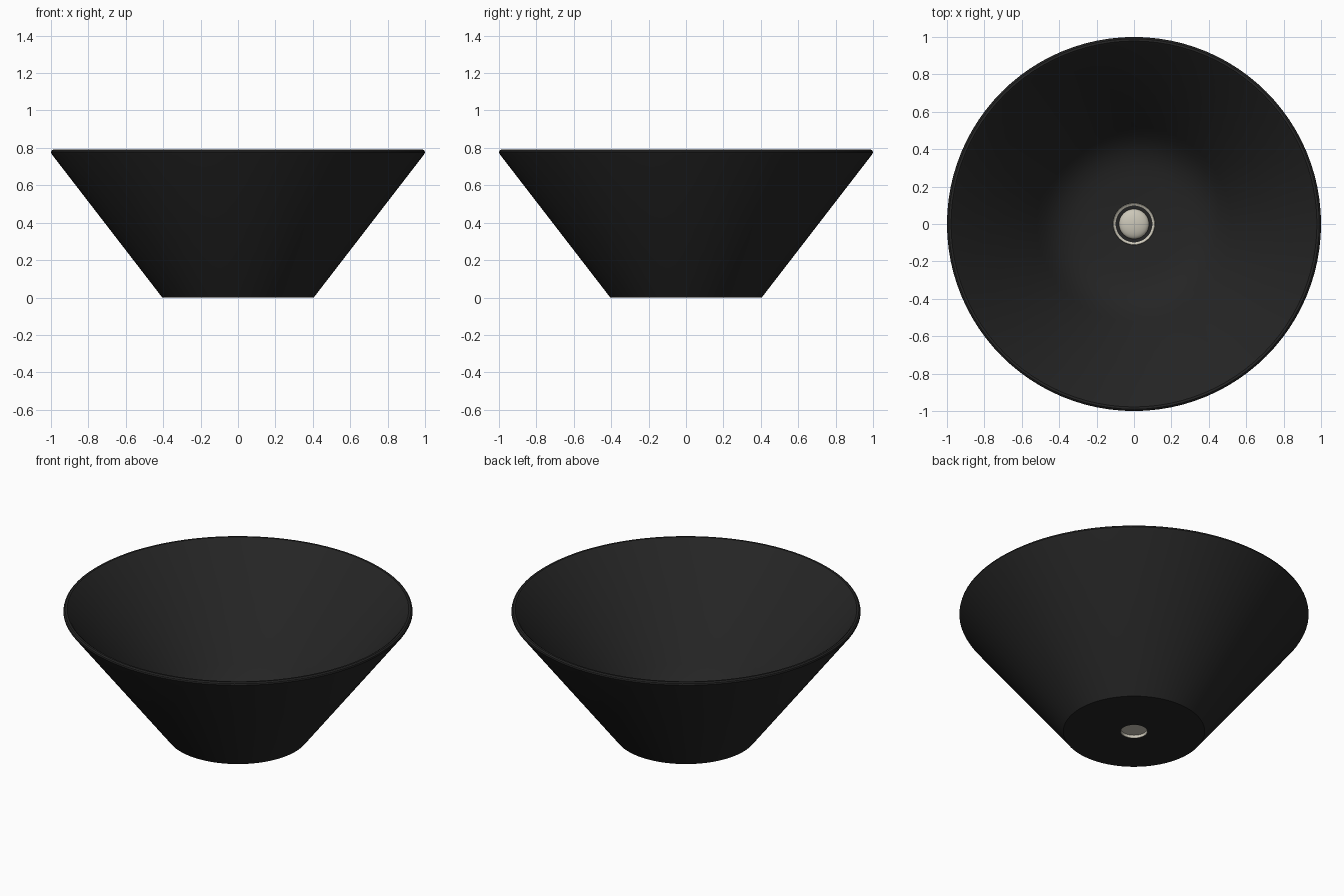
import bpy, bmesh, math

if "Cube" in bpy.data.objects:
    bpy.data.objects.remove(bpy.data.objects["Cube"])


def material(name, rgb):
    m = bpy.data.materials.new(name)
    m.diffuse_color = (*rgb, 1)
    m.use_nodes = True
    m.node_tree.nodes["Principled BSDF"].inputs["Base Color"].default_value = m.diffuse_color
    return m


def lathe(name, profile, mat, sides=96, angle=35):
    """Spin an (r, z) profile around z; points with r = 0 become poles."""
    bm = bmesh.new()
    verts = [bm.verts.new((r, 0, z)) for r, z in profile]
    edges = [bm.edges.new(p) for p in zip(verts, verts[1:])]
    bmesh.ops.spin(bm, geom=verts + edges, cent=(0, 0, 0), axis=(0, 0, 1),
                   angle=math.tau, steps=sides, use_duplicate=False)
    bmesh.ops.remove_doubles(bm, verts=bm.verts, dist=1e-4)
    bmesh.ops.recalc_face_normals(bm, faces=bm.faces)
    mesh = bpy.data.meshes.new(name)
    bm.to_mesh(mesh)
    bm.free()
    ob = bpy.data.objects.new(name, mesh)
    bpy.context.collection.objects.link(ob)
    mesh.materials.append(mat)
    bpy.ops.object.select_all(action='DESELECT')
    ob.select_set(True)
    bpy.context.view_layer.objects.active = ob
    bpy.ops.object.shade_smooth_by_angle(angle=math.radians(angle))
    return ob


black = material("matte_black", (0.018, 0.018, 0.018))
metal = material("warm_metal", (0.60, 0.57, 0.48))

# Basin: conical wall, thin rounded rim, softly curved floor, drain hole
lathe("basin", [
    (0.078, 0.0), (0.405, 0.0), (0.995, 0.765), (1.0, 0.775), (0.998, 0.784),
    (0.99, 0.79), (0.978, 0.79), (0.97, 0.784),
    (0.52, 0.20), (0.475, 0.147), (0.43, 0.108), (0.38, 0.078),
    (0.32, 0.058), (0.25, 0.047), (0.11, 0.036), (0.078, 0.034), (0.078, 0.0)], black)

# Drain flange: funnel ring lining the hole
lathe("drain_flange", [
    (0.075, 0.0), (0.078, 0.0), (0.079, 0.03), (0.112, 0.036), (0.110, 0.042),
    (0.082, 0.026), (0.075, 0.02), (0.075, 0.0)], metal, 64)

# Drain stopper: shallow dome with flat underside
dome = [(0.08 * math.cos(a), 0.034 + 0.03 * math.sin(a))
        for a in (math.pi / 2 * i / 8 for i in range(9))]
dome[-1] = (0.0, 0.064)
lathe("drain_stopper", [(0.0, 0.018), (0.076, 0.018)] + dome, metal, 64)
